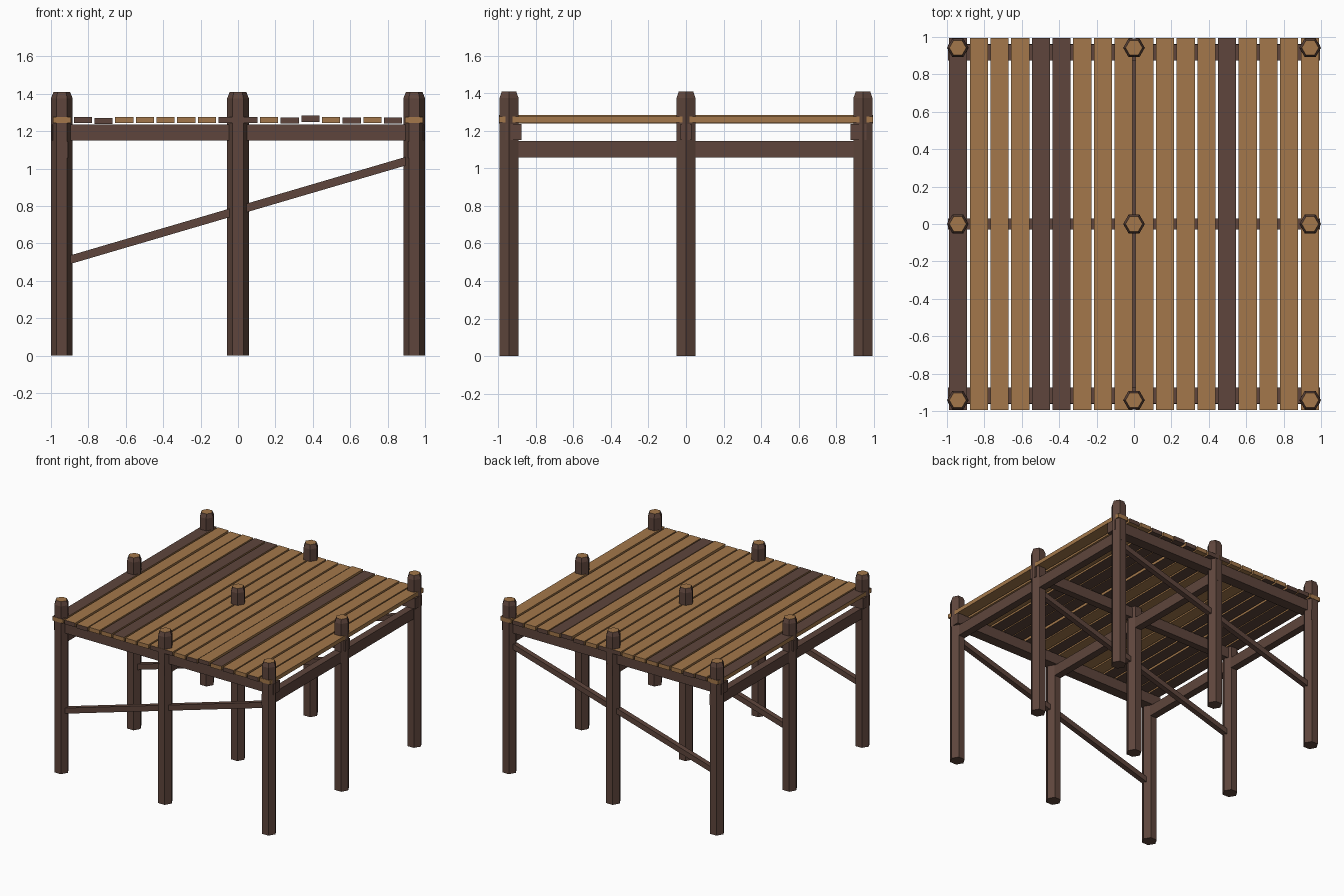
import bpy, bmesh, math, random
from mathutils import Matrix, Vector

if "Cube" in bpy.data.objects:
    bpy.data.objects.remove(bpy.data.objects["Cube"])

random.seed(4)


def material(name, col):
    m = bpy.data.materials.new(name)
    m.diffuse_color = (*col, 1)
    m.use_nodes = True
    m.node_tree.nodes["Principled BSDF"].inputs["Base Color"].default_value = m.diffuse_color
    return m


DARK = material("dark_brown_wood", (0.112, 0.060, 0.045))
TAN = material("tan_wood", (0.370, 0.187, 0.069))


def finish(name, bm):
    bmesh.ops.recalc_face_normals(bm, faces=bm.faces)
    me = bpy.data.meshes.new(name)
    bm.to_mesh(me)
    bm.free()
    me.materials.append(DARK)
    me.materials.append(TAN)
    ob = bpy.data.objects.new(name, me)
    bpy.context.collection.objects.link(ob)
    return ob


def box(name, centre, size, tilt=0.0, rule=None):
    bm = bmesh.new()
    mat = (Matrix.Translation(centre) @ Matrix.Rotation(tilt, 4, 'Y')
           @ Matrix.Diagonal((*size, 1)))
    bmesh.ops.create_cube(bm, size=1, matrix=mat)
    bm.normal_update()
    if rule:
        for f in bm.faces:
            f.material_index = rule(f.normal)
    return finish(name, bm)


def post(name, x, y):
    # hexagonal post with chamfered head and pale cut top
    bm = bmesh.new()
    rings = []
    for r, z in ((0.058, 0), (0.058, 1.375), (0.045, 1.408)):
        rings.append([bm.verts.new((x + r * math.cos(k * math.pi / 3),
                                    y + r * math.sin(k * math.pi / 3), z)) for k in range(6)])
    for a, b in zip(rings, rings[1:]):
        for k in range(6):
            bm.faces.new((a[k], a[(k + 1) % 6], b[(k + 1) % 6], b[k]))
    bm.faces.new(rings[0][::-1])
    bm.faces.new(rings[-1]).material_index = 1
    return finish(name, bm)


# posts on a 3 x 3 grid
for i in (-1, 0, 1):
    for j in (-1, 0, 1):
        post(f"post_{i + 1}_{j + 1}", 0.942 * i, 0.942 * j)

# upper beams along x, lower beams along y, diagonal braces
LOW, HIGH = Vector((-0.94, 0, 0.50)), Vector((0.94, 0, 1.052))
span = HIGH - LOW
for k in (-1, 0, 1):
    box(f"cross_beam_{k + 1}", (0, 0.918 * k, 1.193),
        (1.99, 0.086 if k else 0.058, 0.087))
    box(f"long_beam_{k + 1}", (0.94 * k, 0, 1.101), (0.06, 1.985, 0.088))
    box(f"brace_{k + 1}", (LOW + HIGH) / 2 + Vector((0, 0.942 * k, 0)),
        (span.length, 0.042, 0.044), tilt=-math.atan2(span.z, span.x))

# deck planks: top, ends and underside are coloured separately
DARK_TOPS = {0, 4, 5, 13}
DARK_ENDS = {1, 2, 8, 9, 11, 12, 14, 16}
LIFT = {2: -0.005, 11: -0.002, 12: 0.007, 14: -0.003, 16: -0.003}
for i in range(18):
    dark_under = random.random() < 0.4

    def rule(n, i=i, under=dark_under):
        if n.z > 0.5:
            return 0 if i in DARK_TOPS else 1
        if n.z < -0.5:
            return 0 if under else 1
        if abs(n.y) > 0.5:
            return 0 if i in DARK_ENDS else 1
        return 1

    box(f"plank_{i + 1}", (0.1106 * (i - 8.5), 0, 1.259 + LIFT.get(i, 0)),
        (0.097, 1.99, 0.033), rule=rule)
